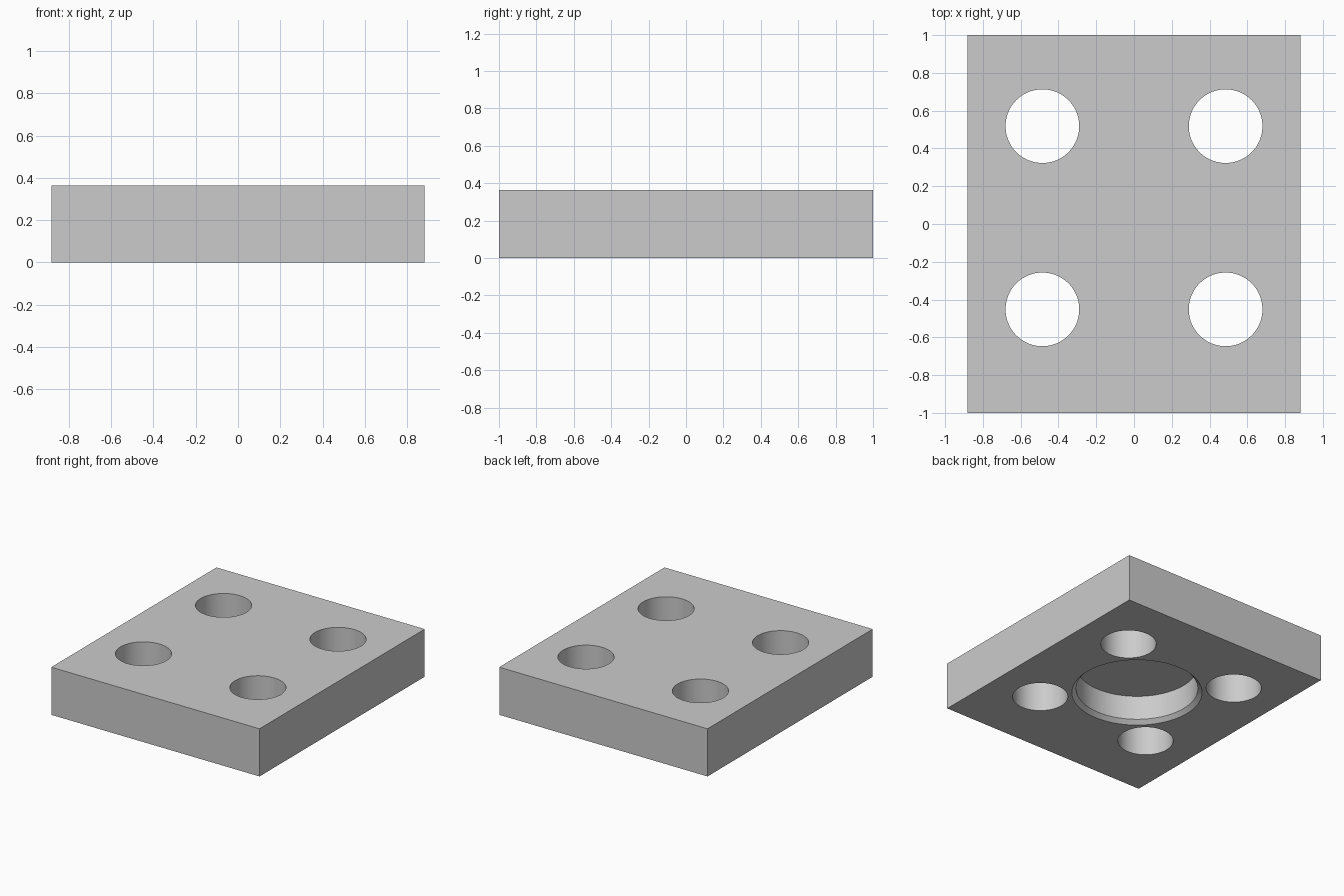
import bpy
from math import radians

if "Cube" in bpy.data.objects:
    bpy.data.objects.remove(bpy.data.objects["Cube"], do_unlink=True)

WIDTH, LENGTH, HEIGHT = 1.765, 2.0, 0.365
CENTRE_Y = 0.033           # hole pattern sits slightly behind the middle
HOLE_OFFSET = 0.485
HOLE_RADIUS = 0.195
BORE_RADIUS = 0.43
BORE_DEPTH = 0.217
CHAMFER = 0.03

# Single grey material
grey = bpy.data.materials.new("plain grey")
grey.use_nodes = True
colour = (0.6, 0.6, 0.6, 1)
grey.diffuse_color = colour
grey.node_tree.nodes["Principled BSDF"].inputs["Base Color"].default_value = colour

# Plate body
bpy.ops.mesh.primitive_cube_add(size=1, location=(0, 0, HEIGHT / 2))
plate = bpy.context.object
plate.name = "mounting_plate"
plate.scale = (WIDTH, LENGTH, HEIGHT)
bpy.ops.object.transform_apply(location=True, rotation=False, scale=True)
plate.data.materials.append(grey)


def cut(name, x, y, z0, z1, r0, r1):
    """Subtract a round cutter running from z0 to z1, then remove it."""
    bpy.ops.mesh.primitive_cone_add(vertices=96, radius1=r0, radius2=r1,
                                    depth=z1 - z0, location=(x, y, (z0 + z1) / 2))
    cutter = bpy.context.object
    cutter.name = name
    cutter.hide_render = True
    cutter.data.materials.append(grey)
    mod = plate.modifiers.new(name, 'BOOLEAN')
    mod.operation = 'DIFFERENCE'
    mod.solver = 'EXACT'
    mod.object = cutter
    bpy.ops.object.select_all(action='DESELECT')
    plate.select_set(True)
    bpy.context.view_layer.objects.active = plate
    bpy.ops.object.modifier_apply(modifier=mod.name)
    bpy.data.objects.remove(cutter, do_unlink=True)


# Four through holes
for sx in (-1, 1):
    for sy in (-1, 1):
        cut("hole_cutter", sx * HOLE_OFFSET, CENTRE_Y + sy * HOLE_OFFSET,
            -0.1, HEIGHT + 0.1, HOLE_RADIUS, HOLE_RADIUS)

# Blind bore in the underside with a chamfered rim
cut("bore_cutter", 0, CENTRE_Y, -0.1, BORE_DEPTH, BORE_RADIUS, BORE_RADIUS)
cut("chamfer_cutter", 0, CENTRE_Y, -2 * CHAMFER, 2 * CHAMFER,
    BORE_RADIUS + 3 * CHAMFER, BORE_RADIUS - CHAMFER)

bpy.ops.object.shade_smooth_by_angle(angle=radians(30))
